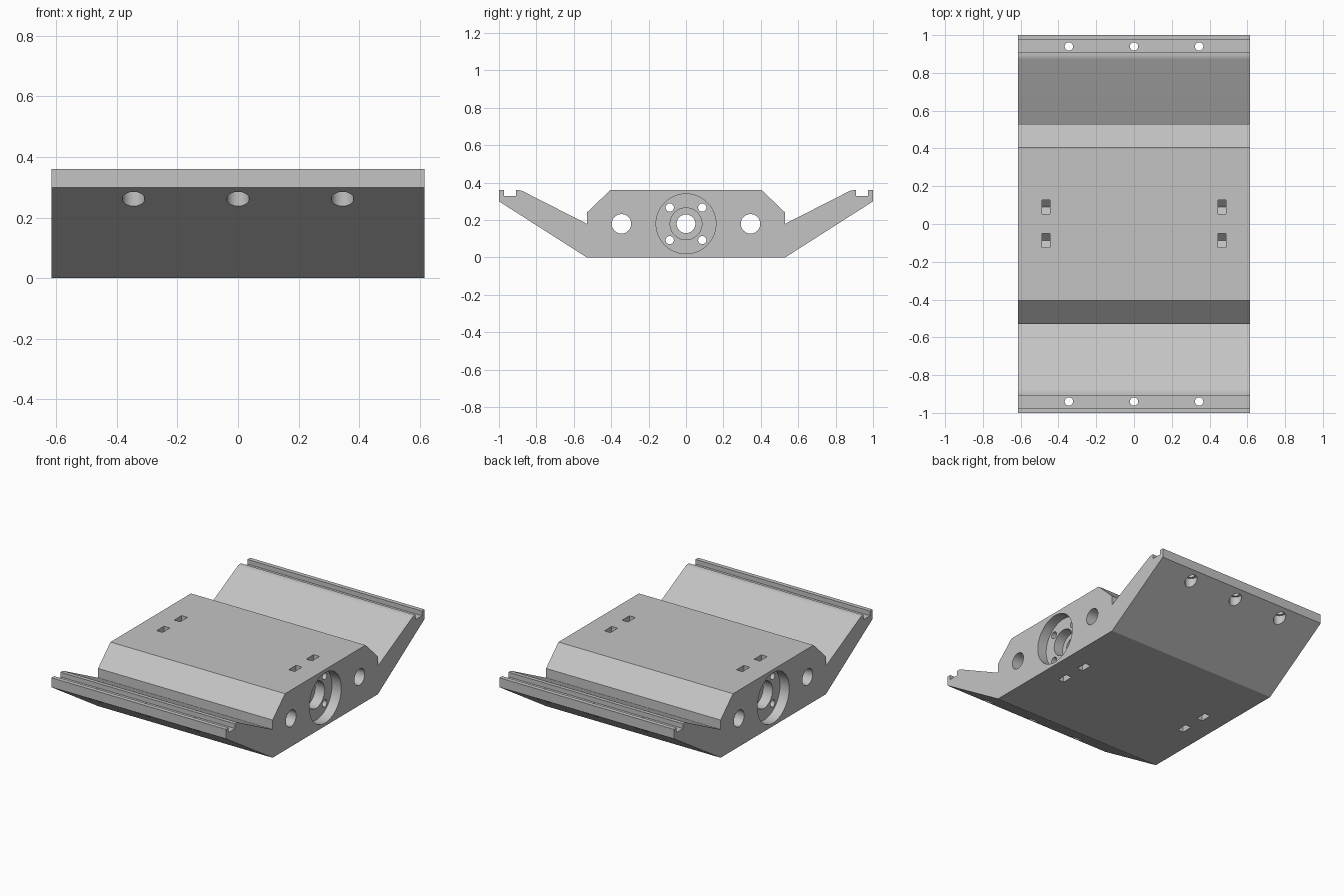
import bpy, bmesh, math
from mathutils import Matrix, Vector

if "Cube" in bpy.data.objects:
    bpy.data.objects.remove(bpy.data.objects["Cube"], do_unlink=True)

HALF_LEN = 0.615
HEIGHT = 0.36
MID = HEIGHT / 2

grey = bpy.data.materials.new("plain grey")
grey.use_nodes = True
colour = (0.55, 0.55, 0.55, 1)
grey.diffuse_color = colour
grey.node_tree.nodes["Principled BSDF"].inputs["Base Color"].default_value = colour


def make_object(name, bm):
    bmesh.ops.recalc_face_normals(bm, faces=bm.faces)
    mesh = bpy.data.meshes.new(name)
    bm.to_mesh(mesh)
    bm.free()
    mesh.materials.append(grey)
    obj = bpy.data.objects.new(name, mesh)
    bpy.context.collection.objects.link(obj)
    return obj


def prism(name, outline, x0, x1):
    """Extrude a (y, z) outline along x."""
    bm = bmesh.new()
    face = bm.faces.new([bm.verts.new((x0, y, z)) for y, z in outline])
    moved = bmesh.ops.extrude_face_region(bm, geom=[face])["geom"]
    verts = [v for v in moved if isinstance(v, bmesh.types.BMVert)]
    bmesh.ops.translate(bm, verts=verts, vec=(x1 - x0, 0, 0))
    return make_object(name, bm)


def cylinder(name, radius, start, end, sides=48):
    start, end = Vector(start), Vector(end)
    axis = end - start
    turn = axis.to_track_quat('Z', 'Y').to_matrix().to_4x4()
    bm = bmesh.new()
    bmesh.ops.create_cone(bm, cap_ends=True, segments=sides, radius1=radius, radius2=radius,
                          depth=axis.length, matrix=Matrix.Translation((start + end) / 2) @ turn)
    return make_object(name, bm)


def cut(body, cutter):
    cutter.hide_render = True
    mod = body.modifiers.new("cut", 'BOOLEAN')
    mod.operation = 'DIFFERENCE'
    mod.solver = 'EXACT'
    mod.object = cutter
    bpy.context.view_layer.objects.active = body
    bpy.ops.object.modifier_apply(modifier=mod.name)
    bpy.data.objects.remove(cutter, do_unlink=True)


# Body with two raised wings, one outline mirrored front to back
half = [(0.53, 0), (1, 0.3), (1, HEIGHT), (0.973, HEIGHT), (0.973, 0.33), (0.908, 0.33),
        (0.908, HEIGHT), (0.892, HEIGHT), (0.881, 0.358), (0.87, 0.353),
        (0.53, 0.18), (0.53, 0.24), (0.405, HEIGHT)]
body = prism("winged_mounting_block", half + [(-y, z) for y, z in reversed(half)],
             -HALF_LEN, HALF_LEN)


def bore(radius, y, z):
    cut(body, cylinder("bore", radius, (-1, y, z), (1, y, z)))


# Lengthwise bores
bore(0.05, 0, MID)
for s in (-1, 1):
    bore(0.052, s * 0.345, MID)
    for t in (-1, 1):
        bore(0.022, s * 0.087, MID + t * 0.087)

# Stepped round recess in each end
for s in (-1, 1):
    for radius, depth in ((0.16, 0.065), (0.085, 0.13)):
        cut(body, cylinder("recess", radius, (s * (HALF_LEN - depth), 0, MID), (s, 0, MID), 64))

# Wing screw holes, with wider pockets underneath
for s in (-1, 1):
    for x in (-0.345, 0, 0.345):
        y = s * 0.94
        cut(body, cylinder("screw_hole", 0.022, (x, y, 0.1), (x, y, 0.5), 32))
        cut(body, cylinder("screw_pocket", 0.037, (x, y, 0.1), (x, y, 0.3), 32))

# Small slots with V-shaped floors, top and bottom
for x in (-0.465, 0.465):
    for y in (-0.087, 0.09):
        for flip in (1, -1):
            v = [(-0.037, 0.2), (0.037, 0.2), (0.037, 0.145), (0, 0.108), (-0.037, 0.145)]
            cut(body, prism("slot", [(y + a, MID + flip * b) for a, b in v], x - 0.021, x + 0.021))

bpy.ops.object.select_all(action='DESELECT')
body.select_set(True)
bpy.context.view_layer.objects.active = body
bpy.ops.object.shade_smooth_by_angle(angle=math.radians(25))
